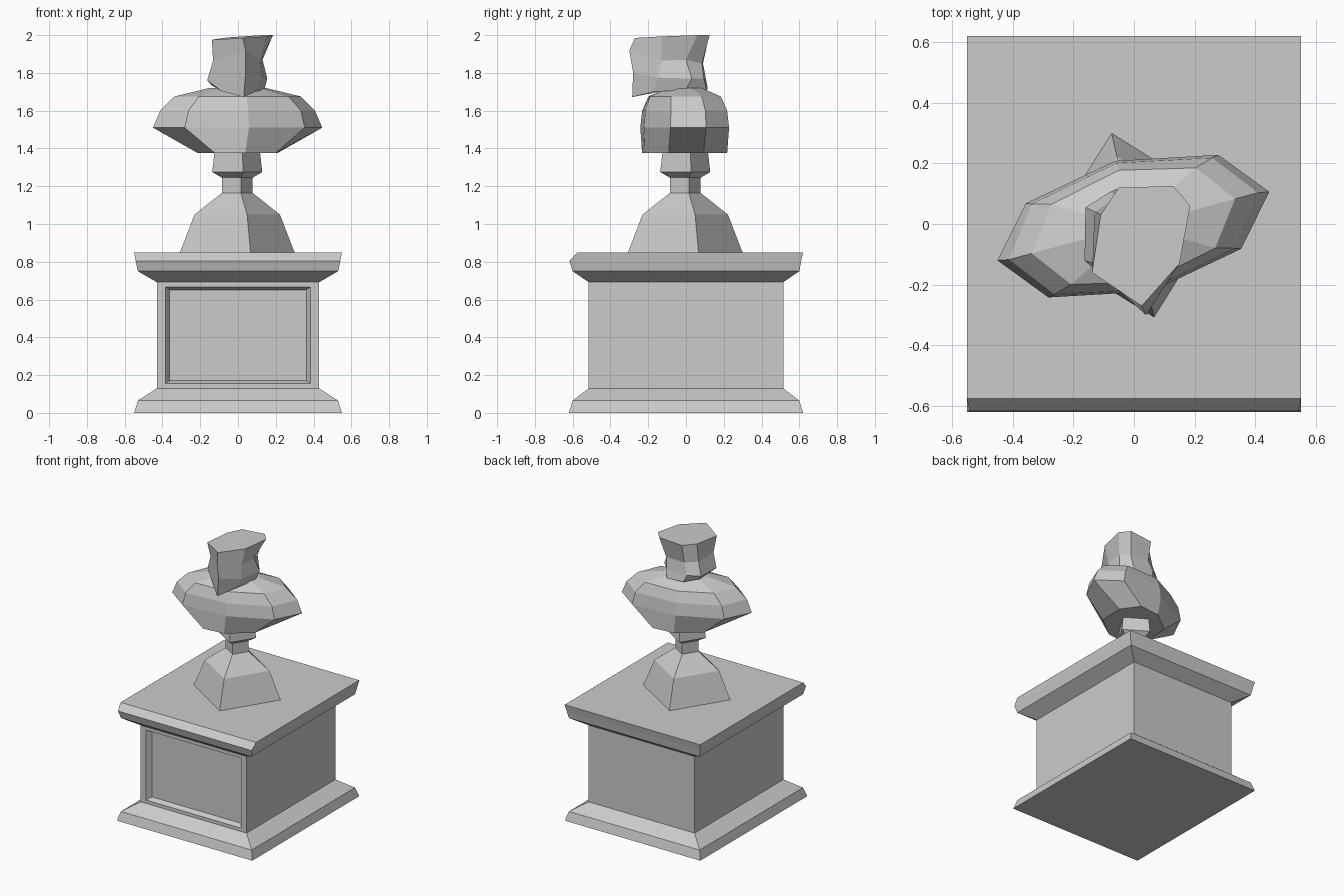
import bpy, bmesh
from math import sin, cos, radians
from mathutils import Vector


def loft(name, rings, edit=None):
    """Skin a stack of equal-length point rings and cap both ends."""
    bm = bmesh.new()
    layers = [[bm.verts.new(p) for p in ring] for ring in rings]
    n = len(layers[0])
    for a, b in zip(layers, layers[1:]):
        for i in range(n):
            j = (i + 1) % n
            bm.faces.new((a[i], a[j], b[j], b[i]))
    bm.faces.new(layers[0][::-1])
    bm.faces.new(layers[-1])
    bmesh.ops.recalc_face_normals(bm, faces=bm.faces)
    if edit:
        edit(bm)
    me = bpy.data.meshes.new(name)
    bm.to_mesh(me)
    bm.free()
    ob = bpy.data.objects.new(name, me)
    bpy.context.collection.objects.link(ob)
    return ob


def rect(x, y, z, front=None):
    f = -y if front is None else -front
    return [(-x, f, z), (x, f, z), (x, y, z), (-x, y, z)]


# Pedestal: moulded plinth, body and cap, with a sunken front panel
def sink_panel(bm):
    bm.normal_update()
    face = next(f for f in bm.faces if f.normal.y < -0.99)
    bmesh.ops.inset_region(bm, faces=[face], thickness=0.035)
    for v in face.verts:
        v.co.x *= 0.95
    bmesh.ops.inset_region(bm, faces=[face], thickness=0.022)
    for v in face.verts:
        v.co.x *= 0.98
        v.co.y += 0.035


loft("pedestal", [
    rect(0.55, 0.62, 0), rect(0.53, 0.60, 0.065),
    rect(0.43, 0.515, 0.13), rect(0.43, 0.515, 0.692),
    rect(0.53, 0.60, 0.75), rect(0.542, 0.61, 0.805, 0.617),
    rect(0.55, 0.62, 0.85, 0.575)], sink_panel)


# Four-sided turned socle under the bust
def square(r, z):
    return [(r * cos(radians(13 + 90 * k)) - 0.004,
             r * sin(radians(13 + 90 * k)) - 0.004, z) for k in range(4)]


loft("socle", [square(r, z) for r, z in (
    (0.311, 0.85), (0.232, 1.05), (0.083, 1.165), (0.083, 1.245),
    (0.136, 1.275), (0.124, 1.38))])


# Shoulders: eight-sided rings, second half is the first turned 180 degrees
def oct_ring(z, half):
    return [(x - 0.002, y - 0.007, z) for x, y in half] + \
           [(-x - 0.002, -y - 0.007, z) for x, y in half]


loft("shoulders", [
    oct_ring(1.375, [(-0.21, -0.10), (-0.12, -0.225), (0.04, -0.21), (0.20, -0.085)]),
    oct_ring(1.51, [(-0.448, -0.113), (-0.28, -0.235), (0.06, -0.215), (0.355, -0.075)]),
    oct_ring(1.60, [(-0.41, -0.11), (-0.26, -0.225), (0.055, -0.208), (0.335, -0.073)]),
    oct_ring(1.675, [(-0.335, -0.09), (-0.205, -0.192), (0.048, -0.184), (0.27, -0.072)]),
    oct_ring(1.72, [(-0.15, -0.04), (-0.09, -0.09), (0.02, -0.09), (0.12, -0.03)])])

# Head: roughly carved block, rings run front, right, back, left
loft("head", [
    [(.03, -.285, 1.672), (.09, -.17, 1.70), (.14, 0, 1.71), (.08, .11, 1.71),
     (-.06, .115, 1.72), (-.14, .04, 1.735), (-.09, -.17, 1.705)],
    [(.04, -.28, 1.80), (.13, -.15, 1.775), (.155, .03, 1.77), (.09, .095, 1.77),
     (-.08, .105, 1.77), (-.16, .055, 1.765), (-.163, -.12, 1.76)],
    [(.04, -.30, 1.92), (.12, -.13, 1.865), (.13, 0, 1.87), (.10, .085, 1.85),
     (-.05, .09, 1.85), (-.13, .04, 1.86), (-.132, -.13, 1.865)],
    [(.025, -.27, 1.985), (.15, -.13, 1.993), (.185, .06, 2.0), (.13, .125, 2.0),
     (-.05, .12, 1.988), (-.11, .03, 1.98), (-.138, -.16, 1.975)]])
